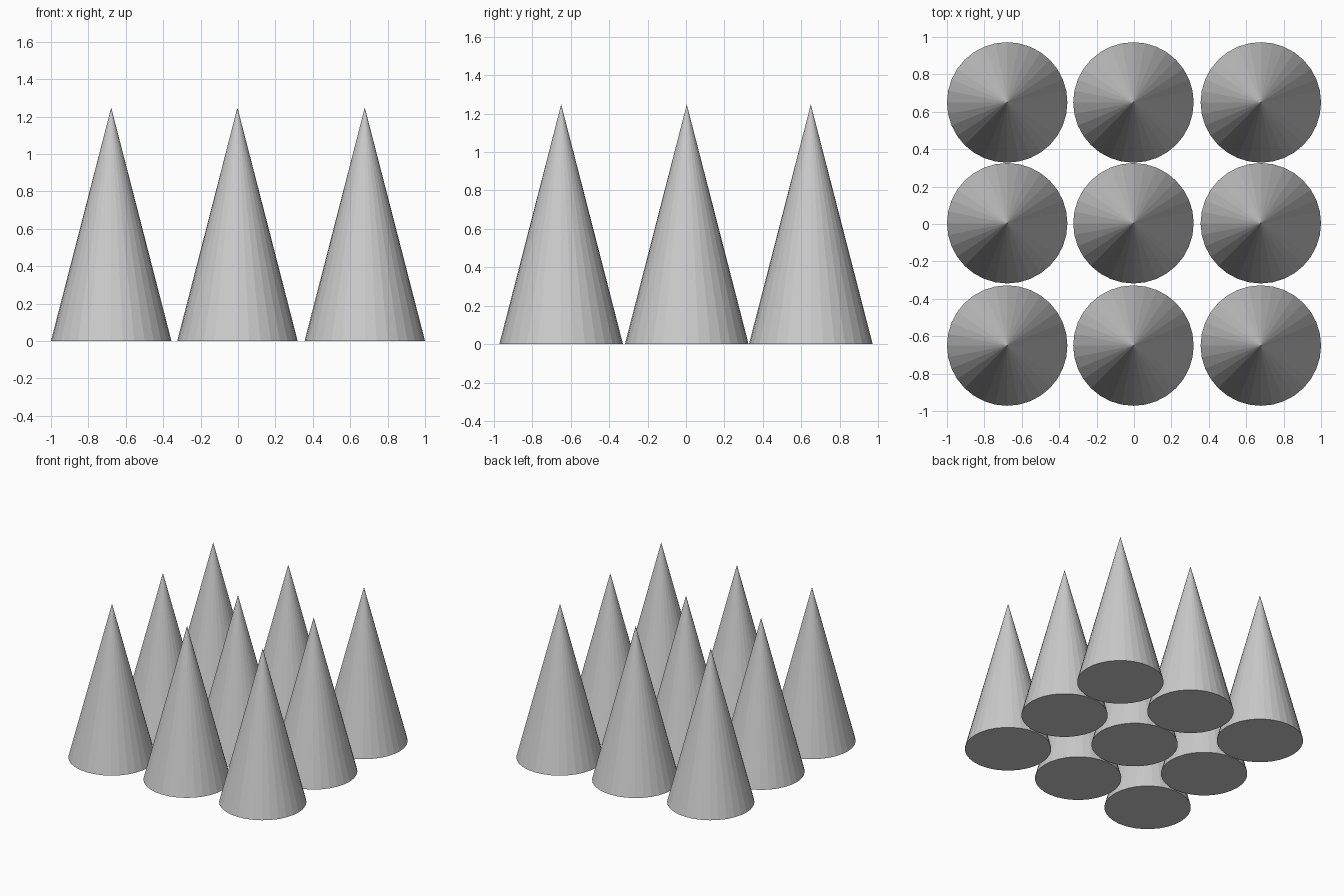
import bpy

if "Cube" in bpy.data.objects:
    bpy.data.objects.remove(bpy.data.objects["Cube"])

RADIUS, HEIGHT = 0.322, 1.248

# three by three grid of flat-shaded cones with closed bases
for row, y in enumerate((-0.65, 0.004, 0.65)):
    for col, x in enumerate((-0.678, -0.003, 0.678)):
        bpy.ops.mesh.primitive_cone_add(vertices=32, radius1=RADIUS, radius2=0,
                                        depth=HEIGHT, location=(x, y, HEIGHT / 2))
        bpy.context.object.name = f"cone_row{row + 1}_column{col + 1}"
